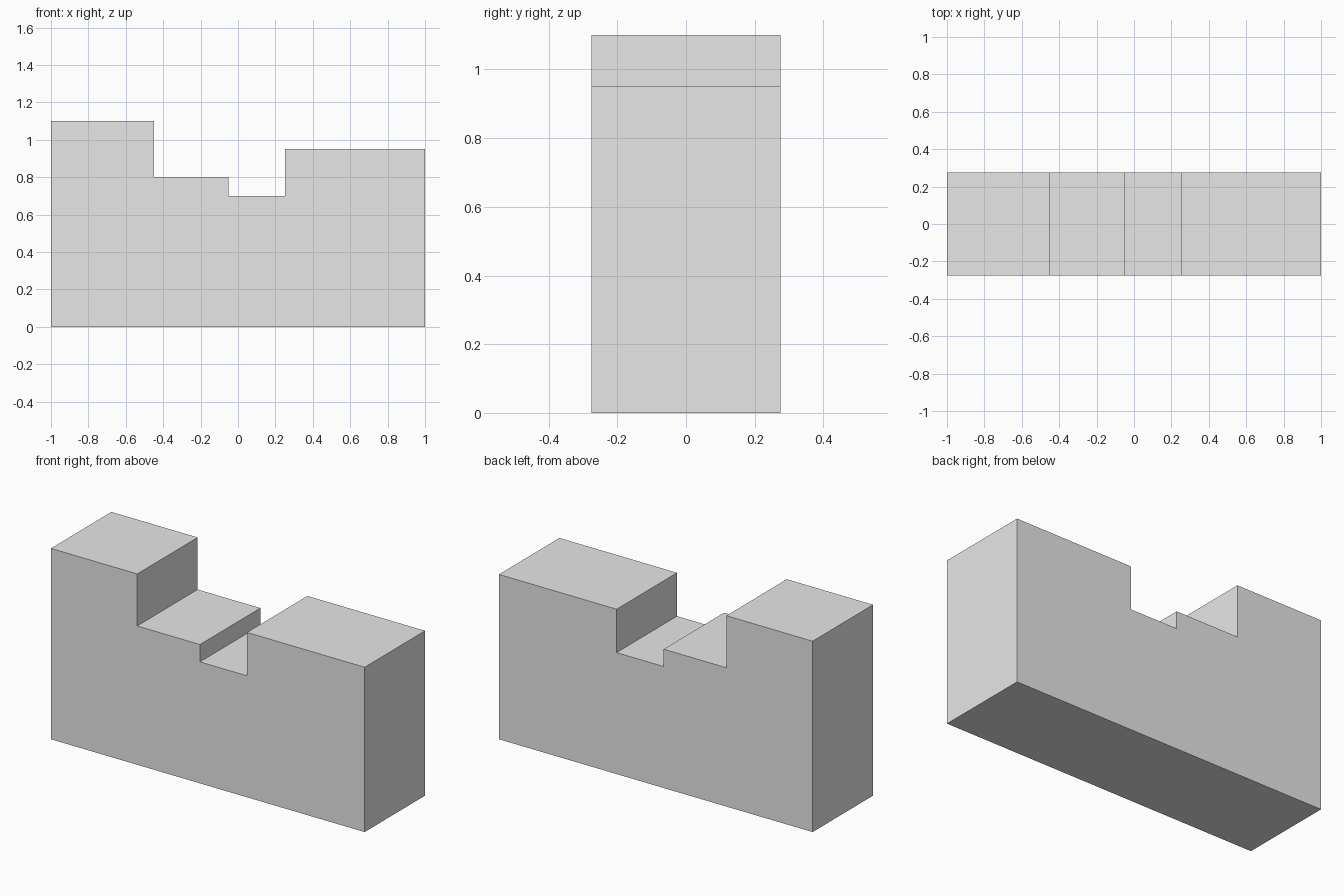
import bpy
import bmesh

cube = bpy.data.objects.get("Cube")
if cube:
    bpy.data.objects.remove(cube, do_unlink=True)

# Plain light grey for the whole block
grey = bpy.data.materials.new("light_grey")
grey.use_nodes = True
colour = (0.8, 0.8, 0.8, 1.0)
grey.diffuse_color = colour
grey.node_tree.nodes["Principled BSDF"].inputs["Base Color"].default_value = colour

# Stepped side profile (x, z): tall end, ledge, notch, lower end
profile = [(-1, 0), (1, 0), (1, 0.95), (0.25, 0.95), (0.25, 0.7),
           (-0.05, 0.7), (-0.05, 0.8), (-0.45, 0.8), (-0.45, 1.1), (-1, 1.1)]
depth = 0.55

# Extrude the profile from front to back
bm = bmesh.new()
front = bm.faces.new([bm.verts.new((x, -depth / 2, z)) for x, z in profile])
extruded = bmesh.ops.extrude_face_region(bm, geom=[front], use_keep_orig=True)
back_verts = [g for g in extruded["geom"] if isinstance(g, bmesh.types.BMVert)]
bmesh.ops.translate(bm, vec=(0, depth, 0), verts=back_verts)
bmesh.ops.recalc_face_normals(bm, faces=bm.faces)

mesh = bpy.data.meshes.new("stepped_block")
bm.to_mesh(mesh)
bm.free()
mesh.materials.append(grey)
block = bpy.data.objects.new("stepped_block", mesh)
bpy.context.collection.objects.link(block)
